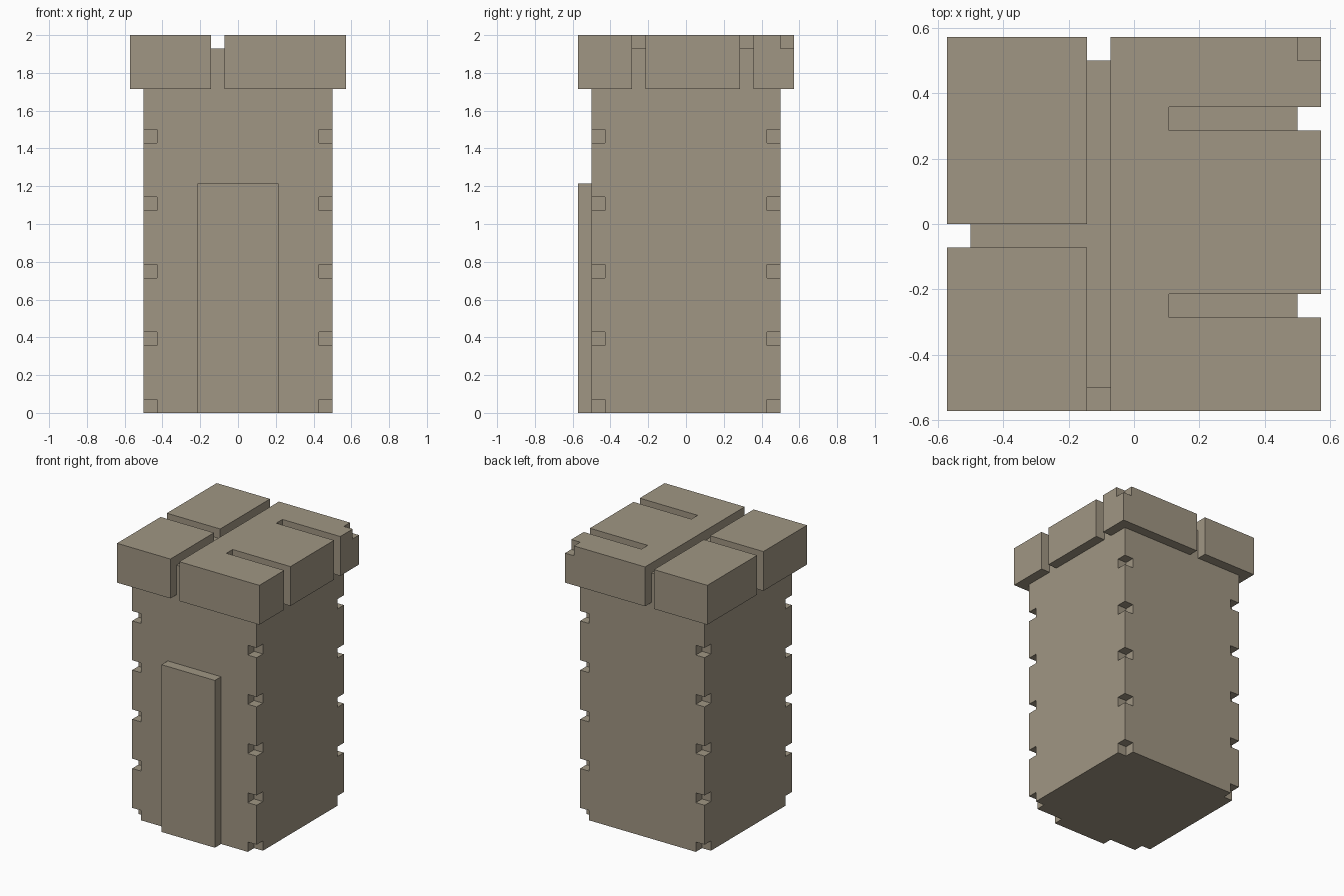
import bpy

U = 1 / 14  # one block of the model's grid

cube = bpy.data.objects.get("Cube")
if cube:
    bpy.data.objects.remove(cube, do_unlink=True)

stone = bpy.data.materials.new("warm grey stone")
stone.use_nodes = True
colour = (0.352, 0.305, 0.227, 1)
stone.diffuse_color = colour
stone.node_tree.nodes["Principled BSDF"].inputs["Base Color"].default_value = colour


def box(name, x, y, z):
    """Box from (low, high) ranges in grid blocks."""
    bpy.ops.mesh.primitive_cube_add(size=1)
    ob = bpy.context.object
    ob.name = name
    for v in ob.data.vertices:
        v.co = [(r[1] if c > 0 else r[0]) * U for c, r in zip(v.co, (x, y, z))]
    ob.data.materials.append(stone)
    return ob


def carve(target, cutters):
    """Cut each box out of the target, then discard the cutters."""
    for cutter in cutters:
        cutter.hide_render = True
        mod = target.modifiers.new("cut", 'BOOLEAN')
        mod.operation = 'DIFFERENCE'
        mod.solver = 'EXACT'
        mod.object = cutter
    graph = bpy.context.evaluated_depsgraph_get()
    mesh = bpy.data.meshes.new_from_object(target.evaluated_get(graph))
    target.modifiers.clear()
    target.data = mesh
    for cutter in cutters:
        bpy.data.objects.remove(cutter, do_unlink=True)


def edge(side, inner, outer):
    return tuple(sorted((side * inner, side * outer)))


# Tower shaft with evenly spaced notches up its four corners
shaft = box("tower_shaft", (-7, 7), (-7, 7), (0, 24))
notches = []
for z in range(0, 21, 5):
    low = z - 1 if z == 0 else z
    for sx in (-1, 1):
        for sy in (-1, 1):
            notches.append(box("notch_cutter", edge(sx, 6, 8), edge(sy, 6, 8), (low, z + 1)))
carve(shaft, notches)

# Crown: overhanging slab split into large stones by shallow grooves
crown = box("crown_stones", (-8, 8), (-8, 8), (24, 28))
top, full = (27, 29), (23, 29)
cuts = [box("groove_cutter", (-2, -1), (-9, 9), top)]
for s in (-1, 1):
    cuts.append(box("groove_cutter", (-2, -1), edge(s, 7, 9), full))
for side, y in ((1, -4), (1, 4), (-1, -1)):
    cuts.append(box("groove_cutter", edge(side, 1.5, 9), (y, y + 1), top))
    cuts.append(box("groove_cutter", edge(side, 7, 9), (y, y + 1), full))
# Chipped back corner
cuts.append(box("chip_cutter", (7, 9), (7, 9), top))
carve(crown, cuts)

# Tall door slab on the front
box("door_slab", (-3, 3), (-8, -7), (0, 17))
